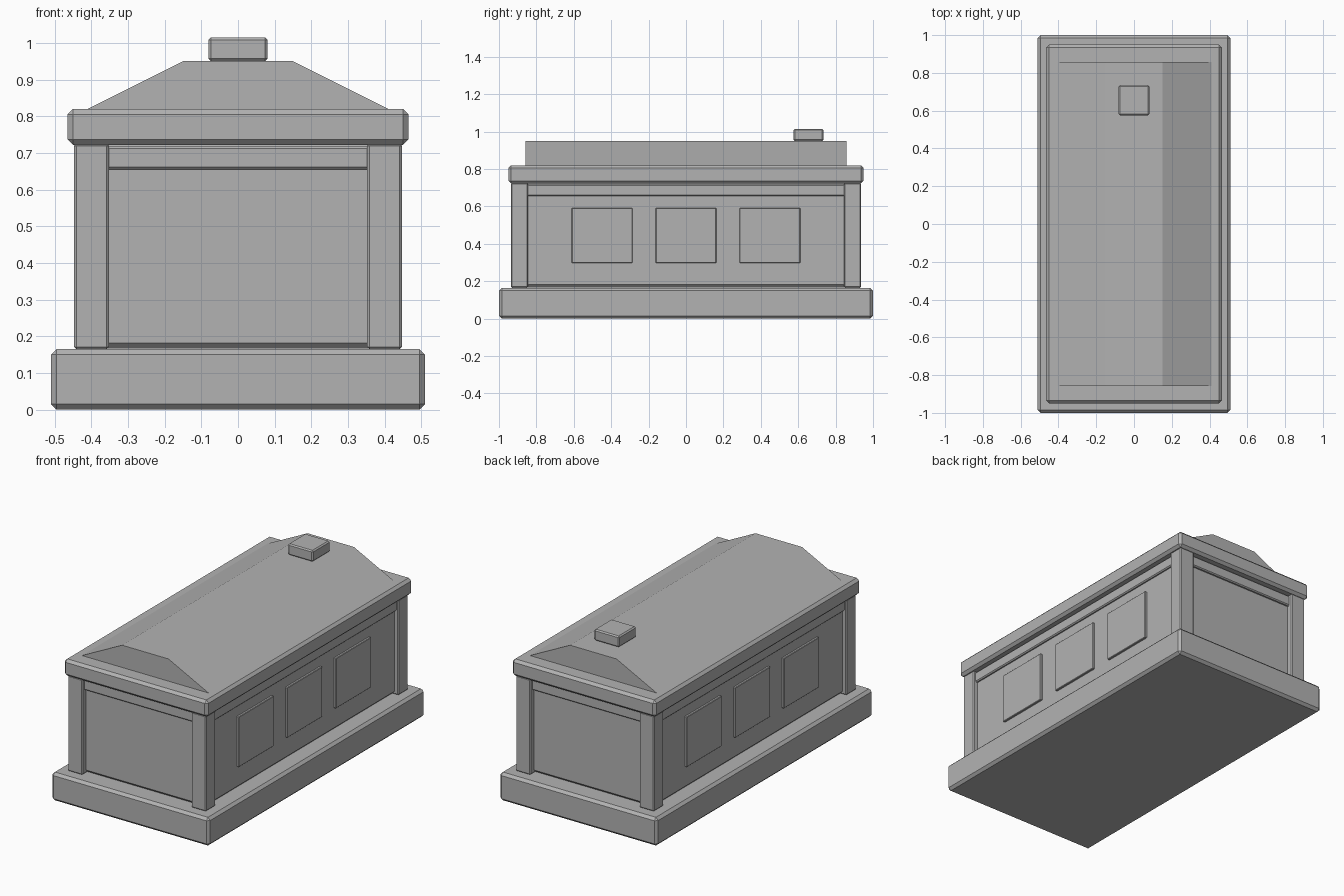
import bpy
import bmesh

default = bpy.data.objects.get("Cube")
if default:
    bpy.data.objects.remove(default)

# Single stone colour
stone = bpy.data.materials.new("grey stone")
stone.use_nodes = True
GREY = (0.45, 0.45, 0.45, 1)
stone.diffuse_color = GREY
stone.node_tree.nodes["Principled BSDF"].inputs["Base Color"].default_value = GREY


def add_object(name, bm):
    mesh = bpy.data.meshes.new(name)
    bmesh.ops.recalc_face_normals(bm, faces=bm.faces)
    bm.to_mesh(mesh)
    bm.free()
    mesh.materials.append(stone)
    obj = bpy.data.objects.new(name, mesh)
    bpy.context.collection.objects.link(obj)
    return obj


def block(name, x, y, z, chamfer):
    """Chamfered box from (low, high) ranges."""
    bm = bmesh.new()
    bmesh.ops.create_cube(bm, size=1)
    for v in bm.verts:
        v.co = [r[0] if c < 0 else r[1] for c, r in zip(v.co, (x, y, z))]
    obj = add_object(name, bm)
    mod = obj.modifiers.new("chamfer", "BEVEL")
    mod.width = chamfer
    mod.segments = 1
    return obj


def centred(name, half_x, half_y, z, chamfer):
    return block(name, (-half_x, half_x), (-half_y, half_y), z, chamfer)


# Stacked main body
centred("plinth", 0.51, 1.0, (0, 0.165), 0.015)
centred("chest", 0.42, 0.9, (0.167, 0.73), 0.015)
centred("upper_moulding", 0.433, 0.915, (0.655, 0.718), 0.006)
centred("lid_slab", 0.465, 0.95, (0.722, 0.82), 0.015)

# Corner posts and raised side panels
for sx, side in ((-1, "right"), (1, "left")):
    for sy, end in ((-1, "front"), (1, "back")):
        block(f"{end}_{side}_post", sorted((sx * 0.352, sx * 0.447)),
              sorted((sy * 0.845, sy * 0.935)), (0.165, 0.725), 0.006)
    for i in (-1, 0, 1):
        y = i * 0.449
        block(f"{side}_panel_{i + 2}", sorted((sx * 0.40, sx * 0.433)),
              (y - 0.162, y + 0.162), (0.298, 0.592), 0.003)

# Hipped-profile roof, extruded along its length
bm = bmesh.new()
profile = [(-0.41, 0.82), (-0.15, 0.95), (0.15, 0.95), (0.41, 0.82)]
gable = bm.faces.new([bm.verts.new((x, -0.857, z)) for x, z in profile])
ext = bmesh.ops.extrude_face_region(bm, geom=[gable], use_keep_orig=True)
for v in ext["geom"]:
    if isinstance(v, bmesh.types.BMVert):
        v.co.y = 0.857
add_object("roof", bm)

# Small headstone block on the ridge
block("ridge_block", (-0.081, 0.081), (0.575, 0.735), (0.95, 1.015), 0.007)
